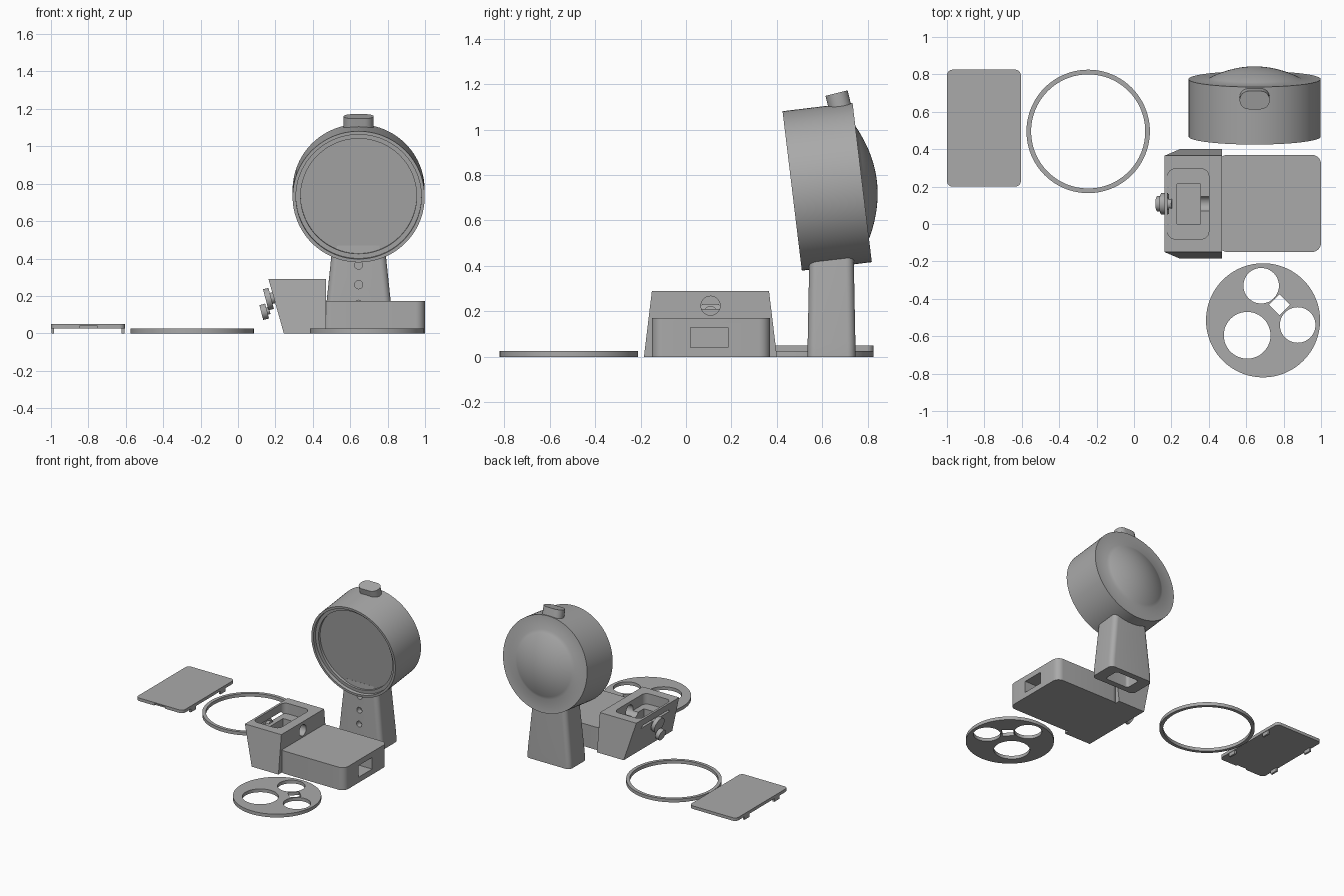
import bpy, bmesh, math
from mathutils import Matrix, Vector

if "Cube" in bpy.data.objects:
    bpy.data.objects.remove(bpy.data.objects["Cube"])

mat = bpy.data.materials.new("plain_grey")
mat.use_nodes = True
GREY = (0.4, 0.4, 0.4, 1)
mat.diffuse_color = GREY
mat.node_tree.nodes["Principled BSDF"].inputs["Base Color"].default_value = GREY


def finish(name, bm):
    bmesh.ops.recalc_face_normals(bm, faces=bm.faces)
    mesh = bpy.data.meshes.new(name)
    bm.to_mesh(mesh)
    bm.free()
    mesh.materials.append(mat)
    obj = bpy.data.objects.new(name, mesh)
    bpy.context.collection.objects.link(obj)
    return obj


def rect(x0, x1, y0, y1, r=0.0, n=8):
    """Outline of a rectangle with rounded corners."""
    if r == 0:
        return [(x0, y0), (x1, y0), (x1, y1), (x0, y1)]
    pts = []
    for i, (cx, cy) in enumerate([(x1 - r, y1 - r), (x0 + r, y1 - r), (x0 + r, y0 + r), (x1 - r, y0 + r)]):
        for k in range(n + 1):
            a = math.pi / 2 * (i + k / n)
            pts.append((cx + r * math.cos(a), cy + r * math.sin(a)))
    return pts


def loft(name, *sections):
    """Solid through (outline, height) sections."""
    bm = bmesh.new()
    rings = [[bm.verts.new((x, y, z)) for x, y in pts] for pts, z in sections]
    n = len(rings[0])
    for a, b in zip(rings, rings[1:]):
        for i in range(n):
            j = (i + 1) % n
            bm.faces.new((a[i], a[j], b[j], b[i]))
    bm.faces.new(rings[0])
    bm.faces.new(rings[-1])
    return finish(name, bm)


def prism(name, outline, z0, z1):
    return loft(name, (outline, z0), (outline, z1))


def cylinder(name, center, axis, r, length, seg=48):
    bm = bmesh.new()
    turn = Vector((0, 0, 1)).rotation_difference(Vector(axis)).to_matrix().to_4x4()
    bmesh.ops.create_cone(bm, cap_ends=True, segments=seg, radius1=r, radius2=r, depth=length,
                          matrix=Matrix.Translation(center) @ turn)
    return finish(name, bm)


def lathe(name, profile, closed=False, seg=96):
    """Turn an (r, z) profile round the z axis."""
    bm = bmesh.new()
    verts = [bm.verts.new((r, 0, z)) for r, z in profile]
    edges = [bm.edges.new(p) for p in zip(verts, verts[1:])]
    if closed:
        edges.append(bm.edges.new((verts[-1], verts[0])))
    bmesh.ops.spin(bm, geom=verts + edges, cent=(0, 0, 0), axis=(0, 0, 1), angle=math.tau, steps=seg)
    bmesh.ops.remove_doubles(bm, verts=bm.verts, dist=0.0001)
    return finish(name, bm)


def cut(obj, *cutters):
    for c in cutters:
        c.hide_render = True
        mod = obj.modifiers.new("cut", 'BOOLEAN')
        mod.operation, mod.solver, mod.object = 'DIFFERENCE', 'EXACT', c
        bpy.context.view_layer.objects.active = obj
        bpy.ops.object.modifier_apply(modifier=mod.name)
        bpy.data.objects.remove(c)


# Loose battery lid with four clips and a finger notch
lid = prism("lid_plate", rect(-1, -0.605, 0.2, 0.825, 0.03), 0.027, 0.05)
cut(lid, prism("notch", rect(-0.845, -0.755, 0.19, 0.212), 0.02, 0.042))
for x in (-0.99, -0.615):
    for y in (0.33, 0.69):
        prism("lid_clip", rect(x - 0.007, x + 0.007, y - 0.03, y + 0.03), 0, 0.03)

# Loose retaining ring
ring = lathe("retaining_ring", [(0.305, 0), (0.33, 0), (0.33, 0.025), (0.305, 0.025)], closed=True)
ring.location = (-0.245, 0.495, 0)

# Loose disc with three round windows and one diamond window
disc = cylinder("window_disc", (0.69, -0.515, 0.0125), (0, 0, 1), 0.305, 0.025, 96)
cut(disc, *[cylinder("hole", (x, y, 0), (0, 0, 1), r, 0.2)
            for x, y, r in [(0.68, -0.33, 0.095), (0.605, -0.595, 0.125), (0.875, -0.54, 0.095)]],
    cylinder("diamond", (0.778, -0.432, 0), (0, 0, 1), 0.057, 0.2, 4))

# Tilted drum with stepped front recess and domed back
TILT = math.radians(6.9)
dome = [(0.25 * math.cos(a), 0.31 + 0.065 * math.sin(a)) for a in [math.pi / 2 * k / 12 for k in range(13)]]
dome = [(0.25 * (1 - k / 12), 0.31 + 0.065 * (1 - (1 - k / 12) ** 2)) for k in range(13)]
drum = lathe("drum", [(0, 0.045), (0.31, 0.045), (0.31, 0.025), (0.335, 0.025), (0.335, 0),
                      (0.353, 0), (0.353, 0.31)] + dome)
drum.location = (0.645, 0.467, 0.73)
drum.rotation_euler.x = TILT - math.pi / 2

# Pill-shaped button on top of the drum
button = prism("top_button", rect(-0.08, 0.08, -0.05, 0.05, 0.048), -0.1, 0)
button.location = (0.645, 0.662, 1.16)
button.rotation_euler.x = 2 * TILT

# Tapered stem with hollow foot and three front holes
def stem_outline(w, d):
    return rect(0.645 - w, 0.645 + w, 0.64 - d, 0.64 + d, 0.035)

stem = loft("stem", (stem_outline(0.185, 0.105), 0), (stem_outline(0.183, 0.105), 0.06),
            (stem_outline(0.14, 0.097), 0.47))
cut(stem, prism("socket", rect(0.545, 0.745, 0.58, 0.7, 0.02), -0.1, 0.12),
    *[cylinder("hole", (0.645, 0.53, z), (0, 1, 0), 0.022, 0.1, 24) for z in (0.365, 0.26, 0.155)])

# Base box with a rectangular port
base = prism("base_box", rect(0.45, 1, -0.15, 0.37, 0.05), 0, 0.172)
cut(base, prism("port", rect(0.88, 1.1, 0.02, 0.185), 0.042, 0.13))

# Sloped housing with a two-level pocket and an axle hole
housing = loft("housing", (rect(0.245, 0.47, -0.185, 0.4), 0), (rect(0.163, 0.47, -0.15, 0.365), 0.29))
cut(housing, prism("tray", rect(0.18, 0.4, -0.08, 0.295, 0.04), 0.21, 0.4),
    prism("pocket", rect(0.23, 0.355, 0, 0.215), 0.12, 0.4),
    cylinder("axle_hole", (0.43, 0.108, 0.225), (1, 0, 0), 0.042, 0.152))

# Crank dial on the sloped face
AXIS = Vector((-0.968, 0, -0.25))
hub = Vector((0.163, 0.108, 0.183))
grip = Vector((0.14, 0.108, 0.115))
cylinder("dial_shaft", hub - AXIS * 0.025, AXIS, 0.03, 0.04)
cylinder("dial", hub, AXIS, 0.058, 0.03)
cylinder("dial_grip", grip, AXIS, 0.041, 0.032)
cylinder("grip_pin", grip - AXIS * 0.02, AXIS, 0.02, 0.02)

# Smooth curved faces, keep hard edges
for obj in bpy.context.scene.objects:
    obj.select_set(obj.type == 'MESH')
bpy.context.view_layer.objects.active = drum
bpy.ops.object.shade_smooth_by_angle(angle=math.radians(30))
